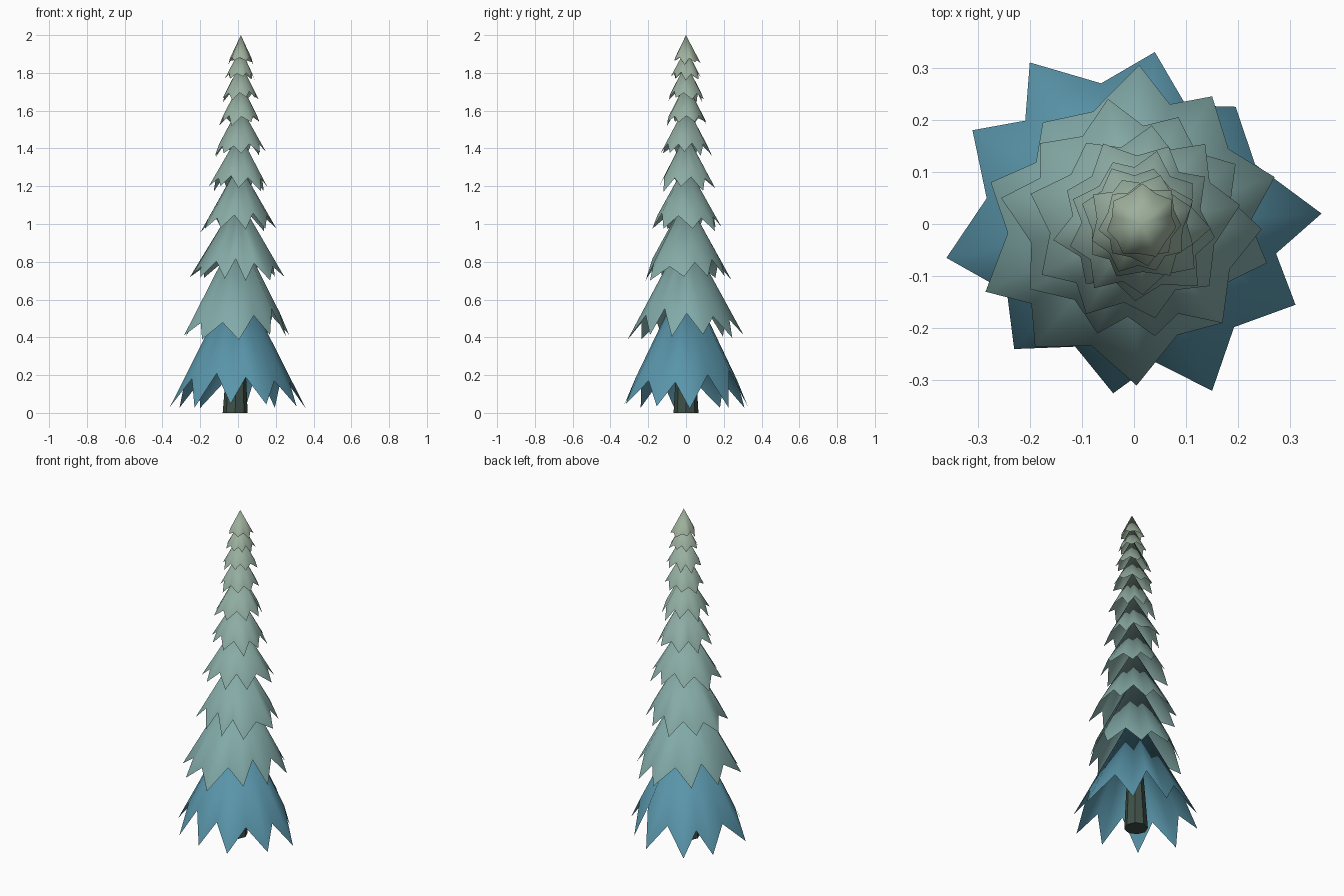
import bpy, bmesh, math, random

if "Cube" in bpy.data.objects:
    bpy.data.objects.remove(bpy.data.objects["Cube"])

random.seed(4)


def centre_x(z):
    # the tree leans very slightly to +x
    return -0.015 + 0.015 * z


def material(name, rgb):
    m = bpy.data.materials.new(name)
    m.diffuse_color = (*rgb, 1)
    m.use_nodes = True
    m.node_tree.nodes["Principled BSDF"].inputs["Base Color"].default_value = m.diffuse_color
    return m


def finish(name, bm, mat, smooth):
    bmesh.ops.recalc_face_normals(bm, faces=bm.faces)
    me = bpy.data.meshes.new(name)
    bm.to_mesh(me)
    bm.free()
    for p in me.polygons:
        p.use_smooth = smooth
    ob = bpy.data.objects.new(name, me)
    bpy.context.collection.objects.link(ob)
    me.materials.append(mat)


def skirt(name, tips, z_tip, z_apex, notch, mat):
    # open cone with a zigzag hem: notches sit on the cone between the tips
    cx = centre_x(z_apex)
    polar = sorted((math.atan2(y, x - cx), math.hypot(x - cx, y)) for x, y in tips)
    mean_r = sum(r for _, r in polar) / len(polar)
    slope = (z_apex - z_tip) / mean_r
    bm = bmesh.new()
    apex = bm.verts.new((cx, 0, z_apex))
    ring = []
    for i, (a, r) in enumerate(polar):
        b, s = polar[(i + 1) % len(polar)]
        if b < a:
            b += 2 * math.tau / 2
        zt = z_tip + random.uniform(-0.015, 0.015)
        ring.append(bm.verts.new((cx + r * math.cos(a), r * math.sin(a), zt)))
        rn, m = notch * (r + s) / 2, (a + b) / 2
        ring.append(bm.verts.new((cx + rn * math.cos(m), rn * math.sin(m),
                                  z_apex - slope * rn)))
    for i, v in enumerate(ring):
        bm.faces.new((apex, v, ring[(i + 1) % len(ring)]))
    finish(name, bm, mat, True)


def star(n, r, z):
    # irregular tips for the small upper tiers
    turn = random.uniform(0, math.tau)
    pts = []
    for i in range(n):
        a = turn + (i + random.uniform(-0.15, 0.15)) * math.tau / n
        q = r * random.uniform(0.92, 1.08)
        pts.append((centre_x(z) + q * math.cos(a), q * math.sin(a)))
    return pts


# hem tips of the three large tiers, seen from above
low = [(.36, .02), (.31, -.155), (.15, -.32), (-.04, -.325), (-.23, -.24),
       (-.36, -.065), (-.31, .18), (-.2, .31), (.04, .33), (.195, .225)]
second = [(.01, .305), (.15, .245), (.27, .09), (.255, -.075), (.17, -.19),
          (.005, -.31), (-.19, -.235), (-.285, -.13), (-.275, .08), (-.175, .195)]
third = [(-.255, .05), (-.18, .155), (-.05, .24), (.085, .205), (.195, .115),
         (.245, -.01), (.17, -.19), (.04, -.215), (-.07, -.21), (-.2, -.125)]

# tips, hem height, apex height, notch ratio
tiers = [
    (low, 0.035, 0.74, 0.79),
    (second, 0.40, 0.97, 0.81),
    (third, 0.71, 1.14, 0.81),
    (star(9, 0.195, 1.1), 0.97, 1.32, 0.80),
    (star(9, 0.158, 1.3), 1.185, 1.48, 0.80),
    (star(9, 0.138, 1.5), 1.37, 1.63, 0.80),
    (star(8, 0.114, 1.6), 1.53, 1.75, 0.82),
    (star(8, 0.098, 1.7), 1.66, 1.85, 0.82),
    (star(8, 0.083, 1.8), 1.77, 1.93, 0.83),
    (star(7, 0.072, 1.9), 1.855, 2.0, 0.85),
]
blue, teal, sage = (.10, .30, .40), (.22, .40, .39), (.34, .43, .33)
for i, (tips, z0, z1, notch) in enumerate(tiers):
    t = max(0, (i - 1) / 8)
    rgb = blue if i == 0 else [a + (b - a) * t for a, b in zip(teal, sage)]
    skirt(f"branch_tier_{i + 1}", tips, z0, z1, notch, material(f"needles_{i + 1}", rgb))

# tapered trunk, hidden inside the tiers above
bm = bmesh.new()
bmesh.ops.create_cone(bm, cap_ends=True, segments=8, radius1=0.066, radius2=0.03, depth=0.7)
for v in bm.verts:
    v.co.z += 0.35
    v.co.x += centre_x(v.co.z)
    v.co.z = max(v.co.z, 0)
# keep the narrow end below the skirt apex
for v in bm.verts:
    if v.co.z > 0.5:
        v.co.z = 0.6
finish("trunk", bm, material("bark", (.05, .08, .065)), False)
